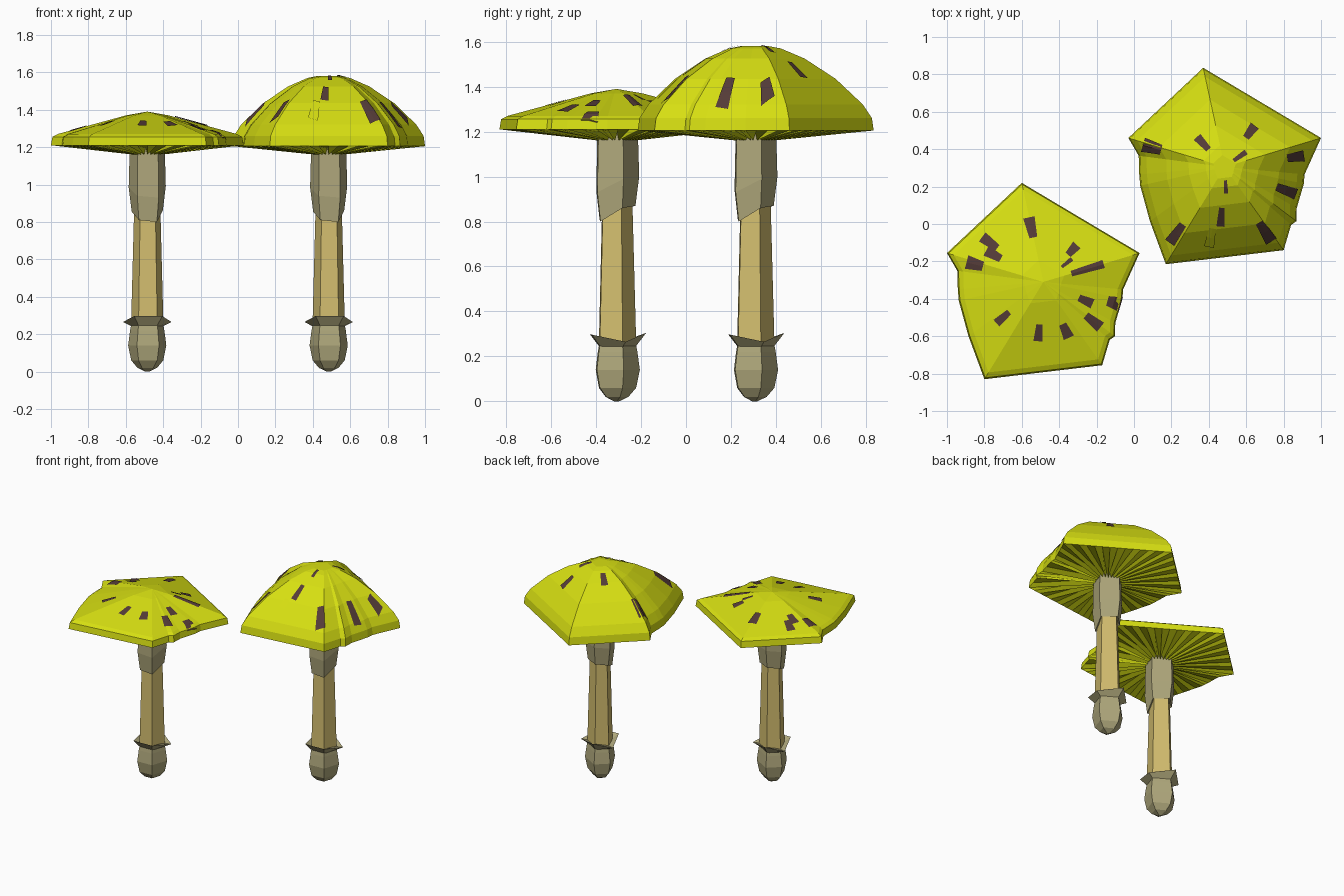
import bpy, math
from mathutils import Vector
from mathutils.bvhtree import BVHTree

if "Cube" in bpy.data.objects:
    bpy.data.objects.remove(bpy.data.objects["Cube"])


def material(name, rgb):
    m = bpy.data.materials.new(name)
    m.diffuse_color = (*rgb, 1)
    m.use_nodes = True
    m.node_tree.nodes["Principled BSDF"].inputs["Base Color"].default_value = m.diffuse_color
    return m


YELLOW = material("cap_yellow", (0.68, 0.74, 0.006))
BROWN = material("spot_brown", (0.09, 0.045, 0.04))
TAN = material("stem_tan", (0.66, 0.52, 0.16))
BEIGE = material("sleeve_beige", (0.43, 0.39, 0.20))

# Five-cornered cap outline, ragged on the left and right sides
RIM = [(-.115, .53), (-.515, .155), (-.46, .06), (-.457, -.04), (-.452, -.1), (-.4, -.29),
       (-.315, -.52), (.315, -.445), (.355, -.31), (.383, -.29), (.385, -.22),
       (.423, -.09), (.427, -.04), (.515, .155)]
ANGLES = [math.radians(a) for a in (102, 163, 239, 306, 18)]


def make(name, verts, faces, mat):
    me = bpy.data.meshes.new(name)
    me.from_pydata([tuple(v) for v in verts], [], faces)
    me.materials.append(mat)
    ob = bpy.data.objects.new(name, me)
    bpy.context.collection.objects.link(ob)
    return ob


def loft(rings, close_start=False, close_end=False):
    """Join equal-sized rings of points with quads."""
    n = len(rings[0])
    verts = [Vector(p) for r in rings for p in r]
    faces = [(k * n + i, k * n + (i + 1) % n, (k + 1) * n + (i + 1) % n, (k + 1) * n + i)
             for k in range(len(rings) - 1) for i in range(n)]
    for flag, base in ((close_start, 0), (close_end, (len(rings) - 1) * n)):
        if flag:
            idx = list(range(base, base + n))
            faces.append(idx[::-1] if base == 0 else idx)
    return verts, faces


def penta(cx, cy, r, z):
    """Five-sided ring; z may be one height or one per corner."""
    zs = z if isinstance(z, (list, tuple)) else [z] * 5
    return [(cx + r * math.cos(a), cy + r * math.sin(a), h) for a, h in zip(ANGLES, zs)]


def cap(name, cx, cy, profile, apex):
    rings = [[(cx + x * f, cy + y * f, z) for x, y in RIM] for f, z in profile]
    verts, faces = loft(rings)
    n, last = len(RIM), len(verts) - len(RIM)
    verts.append(Vector((cx, cy, apex)))
    faces += [(last + i, last + (i + 1) % n, len(verts) - 1) for i in range(n)]
    make(name, verts, faces, YELLOW)
    return BVHTree.FromPolygons(verts, faces)


def gills(name, cx, cy, z_rim):
    pts = []
    for i, p in enumerate(RIM):
        a, b = Vector(p), Vector(RIM[(i + 1) % len(RIM)])
        k = 2 * max(1, round((b - a).length / 0.11))
        pts += [a.lerp(b, j / k) for j in range(k)]
    inner = [(cx + p.x * .15, cy + p.y * .15, 1.195 if i % 2 else 1.16) for i, p in enumerate(pts)]
    outer = [(cx + p.x, cy + p.y, z_rim) for p in pts]
    verts, faces = loft([inner, outer])
    make(name, verts, faces, YELLOW)


def spots(name, cx, cy, tree, table, mat=BROWN):
    """Radial patches draped on the cap: x, y, length, width."""
    verts, faces = [], []
    for x, y, length, width in table:
        out = Vector((x - cx, y - cy, 0)).normalized()
        side = Vector((-out.y, out.x, 0))
        base = len(verts)
        for u in (-.5, 0, .5):
            for v in (-.5, 0, .5):
                p = Vector((x, y, 3)) + out * u * length + side * v * width * (1 + .4 * u)
                hit, normal, _, _ = tree.ray_cast(p, Vector((0, 0, -1)))
                if hit is None:  # past the rim: snap to the nearest edge
                    hit, normal, _, _ = tree.find_nearest(Vector((p.x, p.y, 1.26)))
                verts.append(hit + normal * .006)
        for r in range(2):
            for c in range(2):
                q = base + r * 3 + c
                faces.append((q, q + 3, q + 4, q + 1))
    make(name, verts, faces, mat)


def stalk(tag, cx, cy):
    # Tapered stem
    make(tag + "_stem", *loft([penta(cx, cy, .092, .2), penta(cx, cy, .07, 1.0)], True, True), TAN)
    # Upper sleeve with slanted hem
    hem = [.87, .855, .81, .80, .86]
    up = [h + .13 for h in hem]
    make(tag + "_sleeve", *loft([penta(cx, cy, .065, [h + .02 for h in hem]),
                                 penta(cx, cy, .087, hem), penta(cx, cy, .104, up),
                                 penta(cx, cy, .098, 1.2)], False, True), BEIGE)
    # Bulb foot
    foot = [(.012, 0), (.055, .02), (.09, .06), (.107, .14), (.096, .22), (.085, .275)]
    make(tag + "_bulb", *loft([penta(cx, cy, r, z) for r, z in foot], True, True), BEIGE)
    # Flared collar
    edge = [.305, .265, .297, .297, .265]
    make(tag + "_collar", *loft([penta(cx, cy, .085, .24), penta(cx, cy, .136, edge),
                                 penta(cx, cy, .08, .265)]), BEIGE)


# Flat-capped mushroom at front left
AX, AY = -.485, -.31
stalk("flat", AX, AY)
tree = cap("flat_cap", AX, AY, [(1, 1.21), (.985, 1.255), (.93, 1.27), (.22, 1.37)], 1.39)
gills("flat_gills", AX, AY, 1.21)
spots("flat_spots", AX, AY, tree, [
    (-.55, -.02, .11, .05), (-.77, -.10, .10, .05), (-.75, -.165, .09, .05), (-.85, -.215, .09, .06),
    (-.70, -.50, .09, .04), (-.51, -.58, .09, .04), (-.365, -.57, .08, .05), (-.22, -.52, .10, .05),
    (-.26, -.41, .08, .045), (-.11, -.42, .07, .065), (-.25, -.24, .18, .035),
    (-.33, -.14, .07, .045), (-.36, -.21, .07, .02)])

# Domed mushroom at back right
BX, BY = .485, .305
stalk("domed", BX, BY)
tree = cap("domed_cap", BX, BY, [(1, 1.205), (.985, 1.26), (.91, 1.32), (.68, 1.435),
                                 (.42, 1.525), (.22, 1.57), (.12, 1.58)], 1.58)
gills("domed_gills", BX, BY, 1.205)
spots("domed_spots", BX, BY, tree, [
    (.10, .41, .10, .06), (.37, .43, .09, .04), (.62, .49, .08, .045), (.565, .36, .08, .025),
    (.86, .36, .09, .05), (.81, .18, .11, .05), (.70, -.04, .12, .05), (.465, .04, .10, .035),
    (.49, .20, .07, .02), (.23, -.05, .12, .05)])
spots("domed_pale_spot", BX, BY, tree, [(.41, -.07, .10, .045)], YELLOW)
